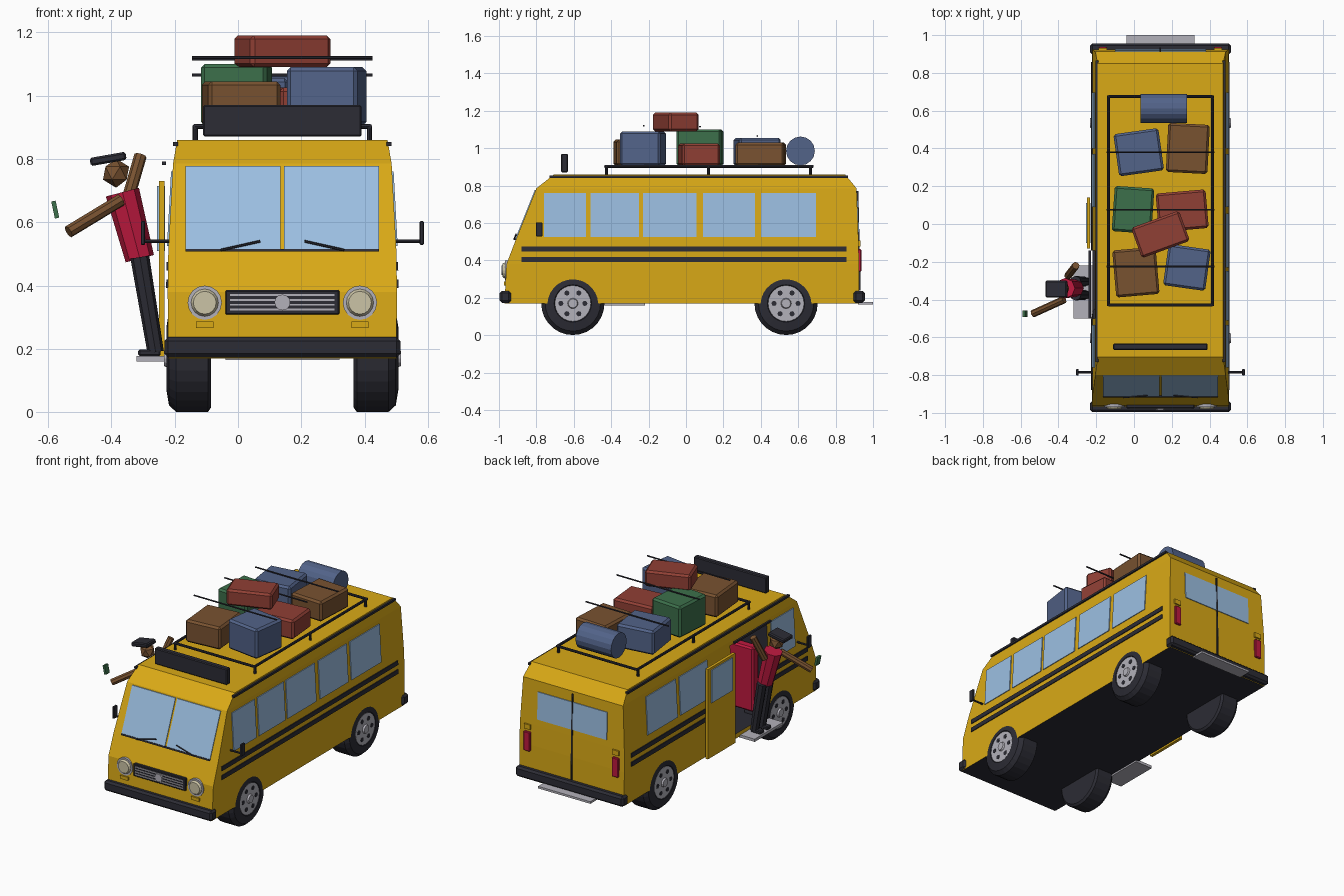
import bpy, bmesh, math
from mathutils import Vector, Matrix

if "Cube" in bpy.data.objects:
    bpy.data.objects.remove(bpy.data.objects["Cube"])

CX = 0.14  # centre line of the van


def material(name, r, g, b):
    m = bpy.data.materials.new(name)
    m.use_nodes = True
    m.diffuse_color = (r, g, b, 1)
    m.node_tree.nodes["Principled BSDF"].inputs["Base Color"].default_value = (r, g, b, 1)
    return m


yellow = material("bus yellow", .70, .40, .008)
black = material("dark trim", .025, .025, .035)
grey = material("metal grey", .45, .44, .49)
glass = material("window blue", .33, .52, .76)
cream = material("lamp cream", .60, .55, .38)
crimson = material("crimson", .52, .01, .05)
red = material("case red", .28, .05, .035)
blue = material("case blue", .085, .125, .25)
green = material("case green", .045, .16, .07)
brown = material("brown", .19, .085, .03)


def finish(name, bm, *mats):
    bmesh.ops.recalc_face_normals(bm, faces=bm.faces[:])
    me = bpy.data.meshes.new(name)
    bm.to_mesh(me)
    bm.free()
    for m in mats:
        me.materials.append(m)
    ob = bpy.data.objects.new(name, me)
    bpy.context.scene.collection.objects.link(ob)
    return ob


def box(name, c, size, mat, rot=(0, 0, 0), bevel=0):
    bm = bmesh.new()
    bmesh.ops.create_cube(bm, size=1, matrix=Matrix.Diagonal((*size, 1)))
    if bevel:
        bmesh.ops.bevel(bm, geom=bm.edges[:], offset=bevel, segments=1, affect='EDGES')
    ob = finish(name, bm, mat)
    ob.location = c
    ob.rotation_euler = [math.radians(a) for a in rot]
    return ob


def span(name, lo, hi, mat, bevel=0):
    lo, hi = Vector(lo), Vector(hi)
    return box(name, (lo + hi) / 2, hi - lo, mat, bevel=bevel)


def rod(name, a, b, r, mat, r2=None, sides=8):
    a, b = Vector(a), Vector(b)
    bm = bmesh.new()
    bmesh.ops.create_cone(bm, cap_ends=True, segments=sides, radius1=r,
                          radius2=r if r2 is None else r2, depth=(b - a).length)
    ob = finish(name, bm, mat)
    ob.location = (a + b) / 2
    ob.rotation_euler = (b - a).to_track_quat('Z', 'Y').to_euler()
    return ob


def plate(name, pts, out, mat, t=.005):
    """Thin slab lying on the given outline, raised along out."""
    bm = bmesh.new()
    f = bm.faces.new([bm.verts.new(p) for p in pts])
    ext = bmesh.ops.extrude_face_region(bm, geom=[f])["geom"]
    bmesh.ops.translate(bm, vec=Vector(out) * t,
                        verts=[v for v in ext if isinstance(v, bmesh.types.BMVert)])
    return finish(name, bm, mat)


# Body: stacked outlines of height, front, back, half width
LEVELS = [(.17, -.97, .925, .36), (.38, -.96, .925, .362), (.51, -.91, .922, .36),
          (.785, -.80, .912, .345), (.86, -.705, .85, .332)]


def at(z, k):
    for a, b in zip(LEVELS, LEVELS[1:]):
        if z <= b[0]:
            return a[k] + (b[k] - a[k]) * (z - a[0]) / (b[0] - a[0])
    return LEVELS[-1][k]


bm = bmesh.new()
rings = [[bm.verts.new((CX + sx * w, y, z)) for sx, y in ((-1, f), (1, f), (1, b), (-1, b))]
         for z, f, b, w in LEVELS]
for lo, hi in zip(rings, rings[1:]):
    for i in range(4):
        bm.faces.new((lo[i], lo[i - 3], hi[i - 3], hi[i]))
bm.faces.new(rings[-1])
bm.faces.new(rings[0]).material_index = 1
body = finish("body", bm, yellow, black)

# Doorway cut into the right side
cutter = span("doorway_cutter", (-.4, -.5, .2), (.12, -.14, .76), black)
mod = body.modifiers.new("doorway", 'BOOLEAN')
mod.operation, mod.solver, mod.object = 'DIFFERENCE', 'EXACT', cutter
mod.material_mode = 'TRANSFER'
bpy.context.view_layer.objects.active = body
bpy.ops.object.modifier_apply(modifier="doorway")
bpy.data.objects.remove(cutter)
span("passenger_seat", (-.16, -.49, .22), (.08, -.43, .62), crimson, .01)


def side_plate(name, s, y0, y1, z0, z1, mat, t=.005):
    pts = [(CX + s * at(z, 3), y, z) for y, z in ((y0, z0), (y1, z0), (y1, z1), (y0, z1))]
    plate(name, pts, (s, 0, 0), mat, t)


def end_plate(name, x0, x1, z0, z1, mat, front=True, t=.005):
    k = 1 if front else 2
    pts = [(x, at(z, k), z) for x, z in ((x0, z0), (x1, z0), (x1, z1), (x0, z1))]
    plate(name, pts, (0, -1 if front else 1, 0), mat, t)


# Side windows, stripes and gutters
WINDOWS = [(-.76, -.535), (-.51, -.25), (-.23, .055), (.09, .37), (.40, .695)]
for s, side in ((1, "left"), (-1, "right")):
    for i, (y0, y1) in enumerate(WINDOWS):
        if s > 0 or i not in (1, 2):
            side_plate(f"{side}_window", s, y0, y1, .525, .76, glass)
    for z in (.392, .447):
        for y0, y1 in [(-.88, .857)] if s > 0 else [(-.88, -.5), (-.14, .857)]:
            side_plate(f"{side}_stripe", s, y0, y1, z, z + .027, black)
    x = CX + s * .337
    span(f"{side}_gutter", (x - .008, -.73, .84), (x + .008, .865, .853), black)

# Sliding door, grab rail and step
span("sliding_door", (-.25, -.13, .17), (-.232, .14, .73), yellow)
span("sliding_door_glass", (-.255, -.1, .51), (-.23, .11, .715), glass)
span("grab_rail", (-.24, -.5, .78), (-.228, -.14, .792), black)
span("side_step", (-.32, -.5, .16), (-.2, -.22, .177), grey)

# Windscreen and wipers
for x0, x1 in ((-.165, .134), (.146, .445)):
    end_plate("windscreen", x0, x1, .515, .777, glass)
end_plate("windscreen_seal", -.165, .445, .508, .516, black, t=.008)
for s in (-1, 1):
    a, b = CX + s * .195, CX + s * .07
    rod("wiper", (a, at(.512, 1) - .01, .512), (b, at(.54, 1) - .01, .54), .004, black, sides=6)

# Front lamps and grille
span("grille", (-.04, -.976, .308), (.32, -.94, .386), black, .004)
for i in range(4):
    z = .324 + i * .0155
    span("grille_bar", (-.025, -.98, z - .003), (.305, -.97, z + .003), grey)
rod("grille_badge", (CX, -.97, .347), (CX, -.986, .347), .025, grey, sides=12)
for s in (-1, 1):
    x = CX + s * .245
    rod("headlight_rim", (x, -.94, .346), (x, -.968, .346), .054, grey, sides=16)
    rod("headlight", (x, -.96, .346), (x, -.98, .346), .048, cream, .036, 16)
    span("indicator", (x - .027, -.973, .266), (x + .027, -.95, .287), yellow)

# Bumpers and rear step
for name, y in (("front_bumper", -.966), ("rear_bumper", .926)):
    box(name, (CX, y, .205), (.745, .06, .064), black, bevel=.012)
span("rear_step", (-.04, .92, .165), (.32, 1, .178), grey)

# Rear window, doors seam and lamps
end_plate("rear_window", CX - .24, CX + .24, .55, .72, glass, False)
end_plate("rear_seam", CX - .004, CX + .004, .24, .77, black, False, .009)
for s in (-1, 1):
    x = CX + s * .305
    span("tail_lamp", (x - .022, .91, .34), (x + .022, .937, .46), crimson, .004)
    span("rear_marker", (x - .022, .91, .475), (x + .022, .932, .505), yellow)

# Mirrors
for s in (-1, 1):
    rod("mirror_arm", (CX + s * .35, -.785, .54), (CX + s * .44, -.785, .54), .006, black)
    box("mirror", (CX + s * .44, -.785, .566), (.014, .034, .075), black, bevel=.003)


# Wheels: lathed tyre with a slotted disc
def wheel(y, s):
    def p(d, r=0, a=0):
        return (CX + s * d, y + r * math.cos(a), .17 + r * math.sin(a))
    bm = bmesh.new()
    prof = [(.225, .08), (.225, .155), (.235, .169), (.335, .169), (.358, .148), (.366, .1), (.355, .09)]
    vs = [bm.verts.new(p(*q)) for q in prof]
    es = [bm.edges.new(e) for e in zip(vs, vs[1:])]
    bmesh.ops.spin(bm, geom=vs + es, cent=p(0), axis=(1, 0, 0), angle=math.tau, steps=28)
    bmesh.ops.remove_doubles(bm, verts=bm.verts[:], dist=.0005)
    bmesh.ops.holes_fill(bm, edges=[e for e in bm.edges if e.is_boundary])
    finish("tyre", bm, black)
    rod("rim", p(.34), p(.364), .096, grey, sides=24)
    rod("hub", p(.36), p(.374), .03, grey, .024, 12)
    for i in range(6):
        a = i * math.tau / 6
        rod("rim_slot", p(.36, .064, a), p(.366, .064, a), .014, black)


for y in (-.605, .535):
    for s in (-1, 1):
        wheel(y, s)

# Roof board and rack
span("roof_board", (-.11, -.667, .87), (.39, -.632, .97), black, .005)
for s in (-1, 1):
    x = CX + s * .275
    rod("rack_rail", (x, -.435, .903), (x, .68, .903), .008, black)
    for y in (-.425, .12, .665):
        rod("rack_post", (x, y, .855), (x, y, .905), .008, black)
for y in (-.43, .675):
    rod("rack_end", (CX - .275, y, .903), (CX + .275, y, .903), .008, black)
for y, z in ((-.225, 1.12), (.075, 1.115), (.38, 1.065)):
    rod("luggage_strap", (-.145, y, z), (.425, y, z), .005, black, sides=6)

# Luggage: centre, size, bottom, top, turn
for name, x, y, w, d, z0, z1, turn, mat in (
        ("front_brown_case", .01, -.255, .23, .25, .905, 1.045, 5, brown),
        ("front_blue_case", .28, -.23, .225, .22, .905, 1.09, -8, blue),
        ("green_case", -.005, .075, .21, .24, .905, 1.10, -4, green),
        ("red_case", .255, .07, .265, .205, .905, 1.025, 5, red),
        ("top_red_case", .14, -.055, .27, .17, 1.09, 1.19, 20, red),
        ("rear_blue_case", .025, .38, .24, .225, .905, 1.055, 8, blue),
        ("rear_brown_case", .285, .40, .22, .26, .905, 1.03, -3, brown)):
    box(name, (x, y, (z0 + z1) / 2), (w, d, z1 - z0), mat, (0, 0, turn), .012)
rod("bedroll", (.035, .612, .985), (.28, .612, .985), .077, blue, sides=16)

# Conductor leaning out of the doorway
for y in (-.375, -.305):
    rod("leg", (-.26, y, .19), (-.31, y, .49), .026, black, .03)
    box("shoe", (-.28, y, .188), (.07, .04, .022), black, bevel=.005)
rod("torso", (-.31, -.34, .485), (-.365, -.34, .695), .046, crimson, .054)
rod("raised_arm", (-.35, -.275, .665), (-.308, -.22, .81), .02, brown)
rod("stretched_arm", (-.37, -.4, .67), (-.535, -.475, .57), .02, brown)
bm = bmesh.new()
bmesh.ops.create_icosphere(bm, subdivisions=1, radius=.046)
finish("head", bm, brown).location = (-.385, -.342, .755)
box("cap", (-.41, -.345, .8), (.115, .09, .026), black, (0, -10, 0), .006)
box("banknotes", (-.577, -.475, .64), (.014, .035, .055), green, (0, -12, 0))
